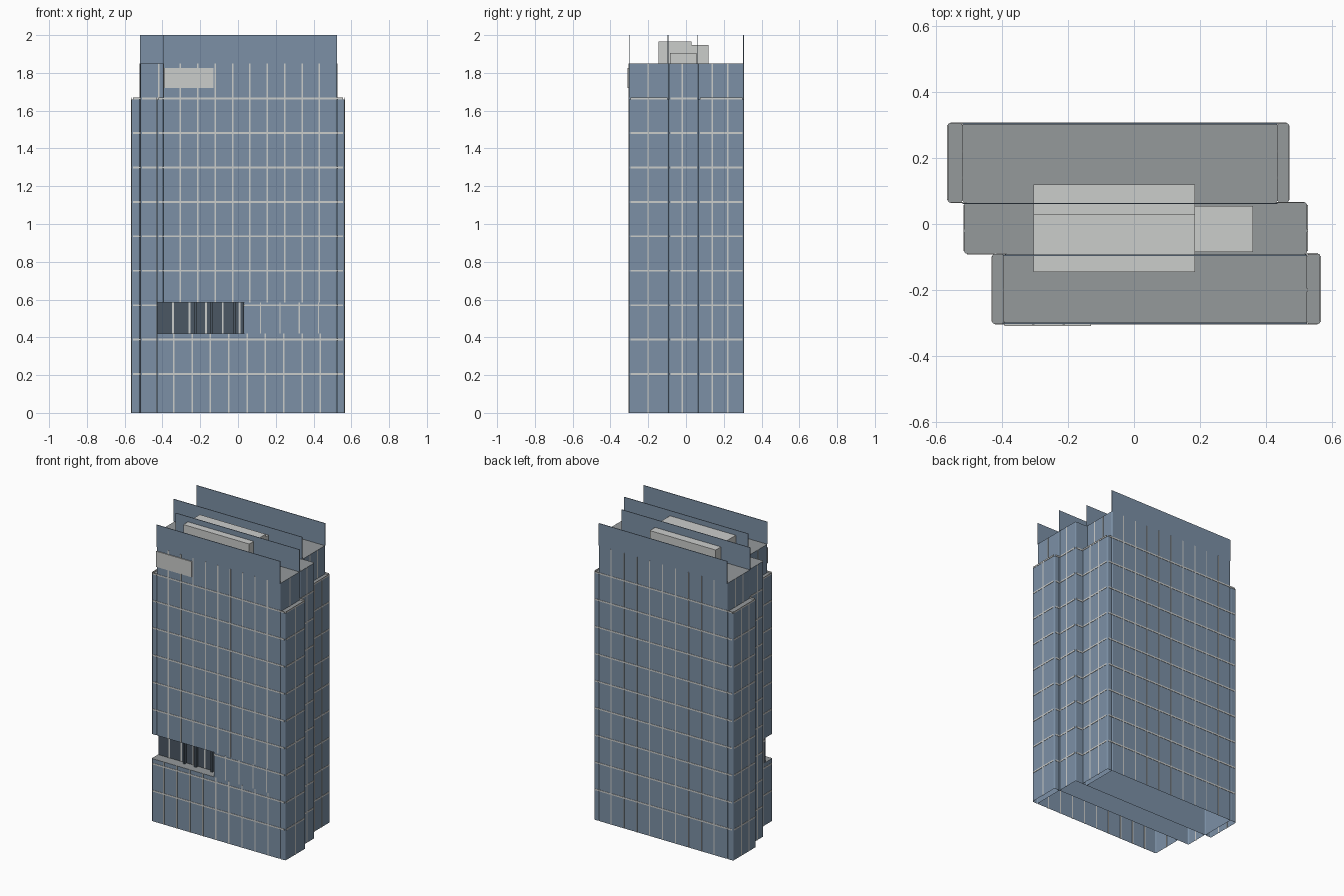
import bpy, bmesh

cube = bpy.data.objects.get("Cube")
if cube:
    bpy.data.objects.remove(cube, do_unlink=True)


def material(name, rgb):
    m = bpy.data.materials.new(name)
    m.use_nodes = True
    m.diffuse_color = (*rgb, 1)
    bsdf = next(n for n in m.node_tree.nodes if n.type == 'BSDF_PRINCIPLED')
    bsdf.inputs["Base Color"].default_value = (*rgb, 1)
    return m


glass = material("slate_blue_glass", (0.20, 0.28, 0.38))
roof = material("roof_grey", (0.30, 0.32, 0.33))
pale = material("pale_trim", (0.60, 0.61, 0.60))
dark = material("dark_recess_glass", (0.07, 0.095, 0.125))


def add_box(bm, x, y, z):
    """Box from three (low, high) ranges; returns its vertices."""
    verts = bmesh.ops.create_cube(bm, size=1)["verts"]
    for v in verts:
        v.co = [r[0] + (c + 0.5) * (r[1] - r[0]) for c, r in zip(v.co, (x, y, z))]
    return verts


def finish(name, bm, *mats):
    mesh = bpy.data.meshes.new(name)
    bm.to_mesh(mesh)
    bm.free()
    for m in mats:
        mesh.materials.append(m)
    obj = bpy.data.objects.new(name, mesh)
    bpy.context.collection.objects.link(obj)
    return obj


def block(name, x, y, z, wall=glass, radius=0.008):
    """Building block: rounded vertical edges, grey roof, open where it meets the ground."""
    bm = bmesh.new()
    add_box(bm, x, y, z)
    upright = [e for e in bm.edges if abs(e.verts[0].co.z - e.verts[1].co.z) > 0.01]
    bmesh.ops.bevel(bm, geom=upright, offset=radius, segments=3, profile=0.5, affect='EDGES')
    bm.normal_update()
    for f in bm.faces:
        f.material_index = 1 if abs(f.normal.z) > 0.5 else 0
    if z[0] == 0:
        floor = [f for f in bm.faces if f.normal.z < -0.5]
        bmesh.ops.delete(bm, geom=floor, context='FACES_ONLY')
    return finish(name, bm, wall, roof)


def boxes(name, mat, items):
    bm = bmesh.new()
    for x, y, z in items:
        add_box(bm, x, y, z)
    return finish(name, bm, mat)


TOP, SHOULDER = 1.85, 1.66
LOW, HIGH = 0.42, 0.585            # recess floor and ceiling
FRONT, MID, BACK = (-0.303, -0.09), (-0.09, 0.065), (0.065, 0.306)
STEP = 0.03                        # right end of the recess
INNER = -0.235                     # back of the recess

# Front slab, notched at one corner
block("front_slab_base", (-0.43, 0.525), FRONT, (0, LOW))
block("front_slab_middle", (STEP, 0.525), FRONT, (LOW, HIGH))
block("recess_core", (-0.43, STEP), (INNER, FRONT[1]), (LOW, HIGH), dark)
block("front_slab_tower", (-0.395, 0.525), FRONT, (HIGH, TOP))
block("front_slab_right_shoulder", (-0.43, -0.395), FRONT, (HIGH, SHOULDER))
block("front_slab_left_shoulder", (0.525, 0.565), FRONT, (0, SHOULDER))

# Middle and back slabs
block("middle_slab", (-0.515, 0.525), MID, (0, TOP))
block("back_slab", (-0.52, 0.435), BACK, (0, TOP))
block("back_slab_right_shoulder", (-0.565, -0.52), BACK, (0, SHOULDER))
block("back_slab_left_shoulder", (0.435, 0.47), BACK, (0, SHOULDER))

# Glass screens above the roof
for name, x, y in (("front_slab_front_screen", (-0.395, 0.525), -0.301),
                   ("front_slab_back_screen", (-0.395, 0.525), -0.095),
                   ("back_slab_front_screen", (-0.52, 0.435), 0.062),
                   ("back_slab_back_screen", (-0.52, 0.435), 0.304)):
    boxes(name, glass, [(x, (y - 0.002, y + 0.002), (TOP, 2.0))])

# Roof plant rooms and the blank panel
boxes("roof_plant_room", pale, [((-0.305, 0.185), (-0.145, 0.03), (TOP, 1.965)),
                                ((-0.305, 0.185), (0.03, 0.12), (TOP, 1.947))])
boxes("roof_plant_annex", pale, [((0.185, 0.36), (-0.085, 0.055), (TOP, 1.905))])
boxes("front_panel", pale, [((-0.393, -0.13), (-0.309, -0.302), (1.72, 1.825))])

# Horizontal floor bands
T, H = 0.002, 0.005                # projection and half width of trim
bands = []
for i in range(9):
    h = 0.205 + i * 0.1825
    z = (h - H, h + H)
    cut = LOW < h < HIGH
    for (x0, x1), (y0, y1) in (((-0.43, 0.565), FRONT), ((-0.515, 0.525), MID),
                               ((-0.565, 0.47), BACK)):
        front_slab = y0 == FRONT[0]
        fx = STEP if cut and front_slab else x0 + 0.008
        fy = INNER if cut and front_slab else y0
        bands.append(((fx, x1 - 0.008), (y0 - T, y0 + T), z))
        bands.append(((x0 + 0.008, x1 - 0.008), (y1 - T, y1 + T), z))
        bands.append(((x0 - T, x0 + T), (fy + 0.008, y1 - 0.008), z))
        bands.append(((x1 - T, x1 + T), (y0 + 0.008, y1 - 0.008), z))
boxes("floor_bands", pale, bands)


def bars_x(xs, y, z, w=0.004):
    return [((x - w, x + w), (y - T, y + T), z) for x in xs]


def bars_y(ys, x, z, w=0.004):
    return [((x - T, x + T), (y - w, y + w), z) for y in ys]


def spaced(start, gap, count):
    return [start + gap * i for i in range(count)]


# Vertical mullions on the front and back
front_y = FRONT[0]
boxes("front_mullions", pale,
      bars_x(spaced(-0.305, 0.092, 9), front_y, (HIGH, TOP))
      + bars_x(spaced(-0.34, 0.097, 9), front_y, (0, LOW))
      + bars_x(spaced(0.12, 0.102, 4), front_y, (LOW, HIGH), 0.003)
      + bars_x([-0.42], MID[0], (SHOULDER, TOP)))
boxes("back_mullions", pale, bars_x(spaced(-0.425, 0.096, 9), BACK[1], (0, TOP), 0.003))

# Vertical mullions on the ends
ends = bars_y([-0.02], 0.525, (0, TOP)) + bars_y([-0.02], -0.515, (0, TOP))
ends += bars_y([-0.2], 0.565, (0, SHOULDER)) + bars_y([-0.2], 0.525, (SHOULDER, TOP))
ends += bars_y([-0.2], -0.43, (0, SHOULDER)) + bars_y([-0.2], -0.395, (SHOULDER, TOP))
for outer, inner in ((0.47, 0.435), (-0.565, -0.52)):
    ends += bars_y([0.14, 0.22], outer, (0, SHOULDER))
    ends += bars_y([0.14, 0.22], inner, (SHOULDER, TOP))
boxes("end_mullions", pale, ends)

# Bars inside the recess
boxes("recess_mullions", pale, bars_x(spaced(-0.345, 0.088, 5), INNER, (LOW, HIGH), 0.005))
boxes("recess_columns", dark, [((x - 0.007, x + 0.007), (INNER - 0.02, INNER), (LOW, HIGH))
                               for x in (-0.225, -0.14, -0.02)])
